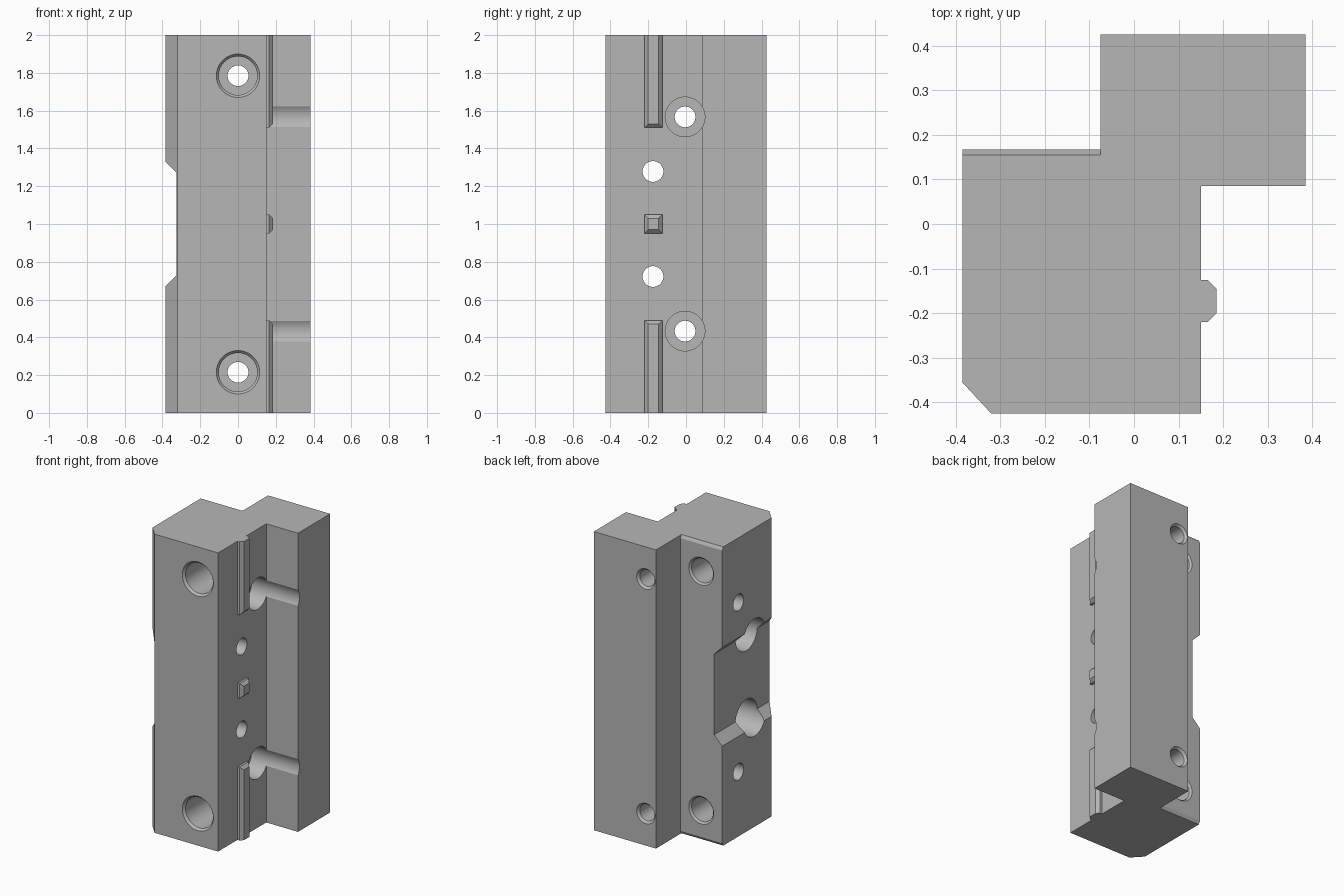
import bpy, bmesh
from math import cos, sin, tau

cube = bpy.data.objects.get("Cube")
if cube:
    bpy.data.objects.remove(cube, do_unlink=True)

grey = bpy.data.materials.new("plain_grey")
grey.use_nodes = True
grey.diffuse_color = (0.47, 0.47, 0.47, 1)
grey.node_tree.nodes["Principled BSDF"].inputs["Base Color"].default_value = grey.diffuse_color


def place(u, v, w, axis):
    """Map profile coordinates (u, v) and depth w onto the chosen axis."""
    return {"x": (w, u, v), "y": (u, w, v), "z": (u, v, w)}[axis]


def loft(name, rings):
    """Closed solid through a list of equal-length point rings."""
    bm = bmesh.new()
    loops = [[bm.verts.new(p) for p in ring] for ring in rings]
    n = len(loops[0])
    for a, b in zip(loops, loops[1:]):
        for i in range(n):
            j = (i + 1) % n
            bm.faces.new((a[i], a[j], b[j], b[i]))
    bm.faces.new(loops[0])
    bm.faces.new(loops[-1])
    bmesh.ops.recalc_face_normals(bm, faces=bm.faces)
    mesh = bpy.data.meshes.new(name)
    bm.to_mesh(mesh)
    bm.free()
    mesh.materials.append(grey)
    obj = bpy.data.objects.new(name, mesh)
    bpy.context.collection.objects.link(obj)
    return obj


def prism(name, profile, start, end, axis):
    return loft(name, [[place(u, v, w, axis) for u, v in profile] for w in (start, end)])


def drill(name, u, v, steps, axis, sides=48):
    """Stepped round cutter; steps are (depth, radius) pairs."""
    return loft(name, [[place(u + r * cos(tau * i / sides), v + r * sin(tau * i / sides), w, axis)
                        for i in range(sides)] for w, r in steps])


def combine(target, tool, operation):
    mod = target.modifiers.new("combine", "BOOLEAN")
    mod.operation = operation
    mod.solver = "EXACT"
    mod.object = tool
    bpy.context.view_layer.objects.active = target
    bpy.ops.object.modifier_apply(modifier=mod.name)
    bpy.data.objects.remove(tool, do_unlink=True)


# Stepped main block with one chamfered front corner
footprint = [(-0.385, -0.355), (-0.32, -0.425), (0.15, -0.425), (0.15, 0.085),
             (0.385, 0.085), (0.385, 0.425), (-0.075, 0.425), (-0.075, 0.167), (-0.385, 0.167)]
body = prism("main_block", footprint, 0, 2, "z")

# Sloped recess across the right side
recess = [(-0.5, 0.67), (-0.385, 0.67), (-0.325, 0.73), (-0.325, 1.27), (-0.385, 1.33), (-0.5, 1.33)]
combine(body, prism("recess_cutter", recess, -0.6, 0.4, "y"), "DIFFERENCE")

# Holes and edge chamfers, mirrored about mid height
for side in (-1, 1):
    end = 1 + side
    wedge = [(0.155, end), (0.167, end - side * 0.02), (0.2, end - side * 0.02),
             (0.2, end + side * 0.05), (0.155, end + side * 0.05)]
    combine(body, prism("chamfer_cutter", wedge, -0.5, -0.075, "x"), "DIFFERENCE")

    z = 1 + side * 0.785
    front_steps = [(-0.5, 0.115), (-0.425, 0.115), (-0.41, 0.102), (-0.17, 0.102),
                   (-0.17, 0.055), (0.41, 0.055), (0.425, 0.068), (0.5, 0.068)]
    combine(body, drill("front_hole", 0, z, front_steps, "y"), "DIFFERENCE")

    back_steps = [(-0.06, 0.08), (0.155, 0.08), (0.167, 0.092), (0.25, 0.092)]
    combine(body, drill("step_hole", -0.23, z + side * 0.015, back_steps, "y"), "DIFFERENCE")

    bolt_steps = [(-0.5, 0.055), (0.03, 0.055), (0.03, 0.105), (0.5, 0.105)]
    combine(body, drill("side_bolt_hole", -0.005, 1 + side * 0.567, bolt_steps, "x"), "DIFFERENCE")

    pin_steps = [(-0.5, 0.115), (-0.1, 0.115), (-0.1, 0.055), (0.3, 0.055)]
    combine(body, drill("side_pin_hole", -0.175, 1 + side * 0.278, pin_steps, "x"), "DIFFERENCE")


def key(name, low, high, low_inset, high_inset):
    """Raised key on the left side with chamfered free edges."""
    rings = []
    for x, c in ((0.13, 0), (0.165, 0), (0.185, 0.02)):
        y0, y1 = -0.22 + c, -0.125 - c
        z0, z1 = low + c * low_inset, high - c * high_inset
        rings.append([(x, y0, z0), (x, y1, z0), (x, y1, z1), (x, y0, z1)])
    return loft(name, rings)


# Two long keys and a short centre key
for tool in (key("lower_key", 0, 0.49, 0, 1), key("centre_key", 0.95, 1.05, 1, 1),
             key("upper_key", 1.51, 2, 1, 0)):
    combine(body, tool, "UNION")

bpy.ops.object.select_all(action="DESELECT")
body.select_set(True)
bpy.context.view_layer.objects.active = body
bpy.ops.object.shade_smooth_by_angle(angle=0.4)
